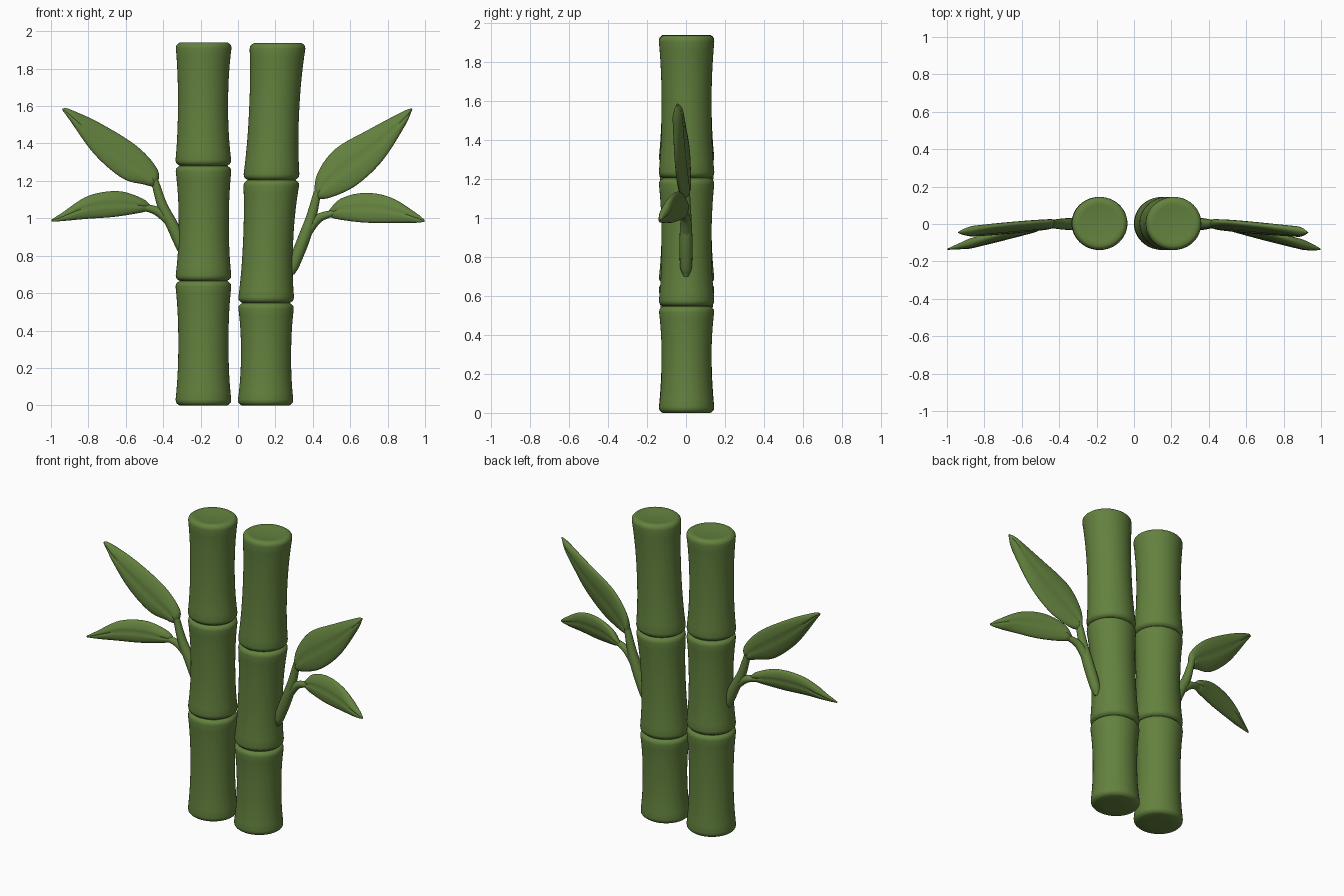
import bpy, bmesh, math
from mathutils import Vector

if "Cube" in bpy.data.objects:
    bpy.data.objects.remove(bpy.data.objects["Cube"])

green = bpy.data.materials.new("bamboo green")
green.diffuse_color = (0.125, 0.22, 0.048, 1)
green.use_nodes = True
green.node_tree.nodes["Principled BSDF"].inputs["Base Color"].default_value = green.diffuse_color


def loft(name, rings):
    """Skin a list of closed rings and cap both ends."""
    bm = bmesh.new()
    vs = [[bm.verts.new(p) for p in ring] for ring in rings]
    n = len(rings[0])
    for a, b in zip(vs, vs[1:]):
        for i in range(n):
            j = (i + 1) % n
            bm.faces.new((a[i], a[j], b[j], b[i]))
    bm.faces.new(vs[0][::-1])
    bm.faces.new(vs[-1])
    bmesh.ops.recalc_face_normals(bm, faces=bm.faces[:])
    me = bpy.data.meshes.new(name)
    bm.to_mesh(me)
    bm.free()
    for p in me.polygons:
        p.use_smooth = True
    me.set_sharp_from_angle(angle=math.radians(50))
    me.materials.append(green)
    ob = bpy.data.objects.new(name, me)
    bpy.context.collection.objects.link(ob)
    return ob


def spline(pts, steps):
    """Catmull-Rom samples through points of any dimension."""
    pts = [Vector(p) for p in pts]
    ext = [2 * pts[0] - pts[1]] + pts + [2 * pts[-1] - pts[-2]]
    out = []
    for i in range(len(pts) - 1):
        a, b, c, d = ext[i:i + 4]
        for k in range(steps):
            t = k / steps
            out.append(0.5 * (2 * b + (c - a) * t + (2 * a - 5 * b + 4 * c - d) * t * t
                              + (3 * b - a - 3 * c + d) * t ** 3))
    out.append(pts[-1])
    return out


def stalk(name, segments):
    """Waisted segments: (z bottom, z top, x bottom, x middle, x top)."""
    rings, n = [], 48

    def ring(x, z, r):
        rings.append([(x + r * math.cos(2 * math.pi * i / n),
                       0.003 + 0.955 * r * math.sin(2 * math.pi * i / n), z) for i in range(n)])

    ring(segments[0][2], 0.0, 0.06)
    for z0, z1, x0, xm, x1 in segments:
        h = z1 - z0
        ends = [0, 0.003, 0.008, 0.016, 0.03]
        ds = ends + [0.03 + (h - 0.06) * k / 14 for k in range(1, 14)] + [h - e for e in ends[::-1]]
        for d in ds:
            t = d / h
            r = 0.134 + 0.018 * abs(2 * t - 1) ** 2.2
            e = min(d, h - d)
            if e < 0.03:
                r -= 0.024 * (1 - e / 0.03) ** 2.5
            x = x0 * (1 - t) * (1 - 2 * t) + xm * 4 * t * (1 - t) + x1 * t * (2 * t - 1)
            ring(x, z0 + d, r)
    # shallow dished top
    ring(segments[-1][4], segments[-1][1] - 0.002, 0.105)
    ring(segments[-1][4], segments[-1][1] - 0.008, 0.06)
    return loft(name, rings)


def stem(name, pts):
    """Tapered tube through (x, y, z, radius) points."""
    s, n, rings = spline(pts, 6), 16, []
    for i, p in enumerate(s):
        d = s[min(i + 1, len(s) - 1)] - s[max(i - 1, 0)]
        side = Vector((d.z, 0, -d.x)).normalized()
        c = Vector(p[:3])
        rings.append([c + p[3] * (math.cos(a) * side + math.sin(a) * Vector((0, 1, 0)))
                      for a in (2 * math.pi * k / n for k in range(n))])
    return loft(name, rings)


def leaf(name, upper, lower, y_tip, tilt):
    """Lens-section leaf between two (x, z) edges, creased along the midrib."""
    up, lo, n, rings = spline(upper, 7), spline(lower, 7), 32, []
    x0, x1 = upper[0][0], upper[-1][0]
    for u, l in zip(up, lo):
        mid, half = (u + l) / 2, (u - l) / 2
        t = (mid.x - x0) / (x1 - x0)
        w = half.length
        thick = min(0.027, 0.65 * w)
        ring = []
        for k in range(n):
            a = 2 * math.pi * k / n
            v = math.cos(a)
            y = thick * math.sin(a) * (1 - 0.22 * math.exp(-(v / 0.13) ** 2))
            p = mid + half * v
            ring.append((p.x, y_tip * t + tilt * v * w / 0.1 + y, p.y))
        rings.append(ring)
    return loft(name, rings)


# Stalks
stalk("left_stalk", [(0.0, 0.664, -0.185, -0.185, -0.185),
                     (0.666, 1.28, -0.185, -0.183, -0.185),
                     (1.282, 1.94, -0.185, -0.187, -0.183)])
stalk("right_stalk", [(0.0, 0.546, 0.147, 0.15, 0.15),
                      (0.548, 1.204, 0.15, 0.161, 0.18),
                      (1.206, 1.936, 0.178, 0.193, 0.213)])

# Branches
stem("left_branch", [(-0.28, 0, 0.80, 0.02), (-0.30, 0, 0.85, 0.032), (-0.35, 0, 0.96, 0.032),
                     (-0.405, 0, 1.07, 0.027), (-0.445, 0, 1.20, 0.02)])
stem("left_twig", [(-0.375, 0, 0.99, 0.024), (-0.42, 0, 1.03, 0.024),
                   (-0.465, -0.003, 1.05, 0.021), (-0.53, -0.015, 1.06, 0.016)])
stem("right_branch", [(0.29, 0, 0.70, 0.012), (0.298, 0, 0.75, 0.03), (0.35, 0, 0.885, 0.033),
                      (0.39, 0, 1.0, 0.028), (0.425, 0, 1.14, 0.02)])
stem("right_twig", [(0.365, 0, 0.915, 0.025), (0.41, 0, 0.98, 0.025),
                    (0.45, -0.003, 1.01, 0.022), (0.52, -0.015, 1.03, 0.016)])

# Leaves
leaf("left_upper_leaf",
     [(-0.43, 1.17), (-0.43, 1.26), (-0.54, 1.385), (-0.74, 1.51), (-0.90, 1.583), (-0.938, 1.588)],
     [(-0.445, 1.165), (-0.50, 1.18), (-0.62, 1.215), (-0.77, 1.345), (-0.90, 1.525), (-0.94, 1.58)],
     -0.045, 0.02)
leaf("left_lower_leaf",
     [(-0.46, 1.06), (-0.51, 1.105), (-0.64, 1.145), (-0.80, 1.12), (-0.94, 1.03), (-0.998, 0.992)],
     [(-0.46, 1.045), (-0.52, 1.03), (-0.66, 1.008), (-0.81, 0.997), (-0.94, 0.985), (-0.997, 0.982)],
     -0.135, 0.018)
leaf("right_upper_leaf",
     [(0.405, 1.12), (0.425, 1.24), (0.52, 1.37), (0.70, 1.475), (0.88, 1.57), (0.928, 1.588)],
     [(0.42, 1.10), (0.50, 1.113), (0.63, 1.175), (0.77, 1.305), (0.89, 1.49), (0.932, 1.58)],
     -0.045, 0.02)
leaf("right_lower_leaf",
     [(0.475, 1.03), (0.55, 1.105), (0.68, 1.136), (0.82, 1.11), (0.95, 1.03), (0.997, 0.992)],
     [(0.475, 1.01), (0.55, 0.992), (0.68, 0.977), (0.82, 0.976), (0.95, 0.976), (0.996, 0.981)],
     -0.135, 0.018)
